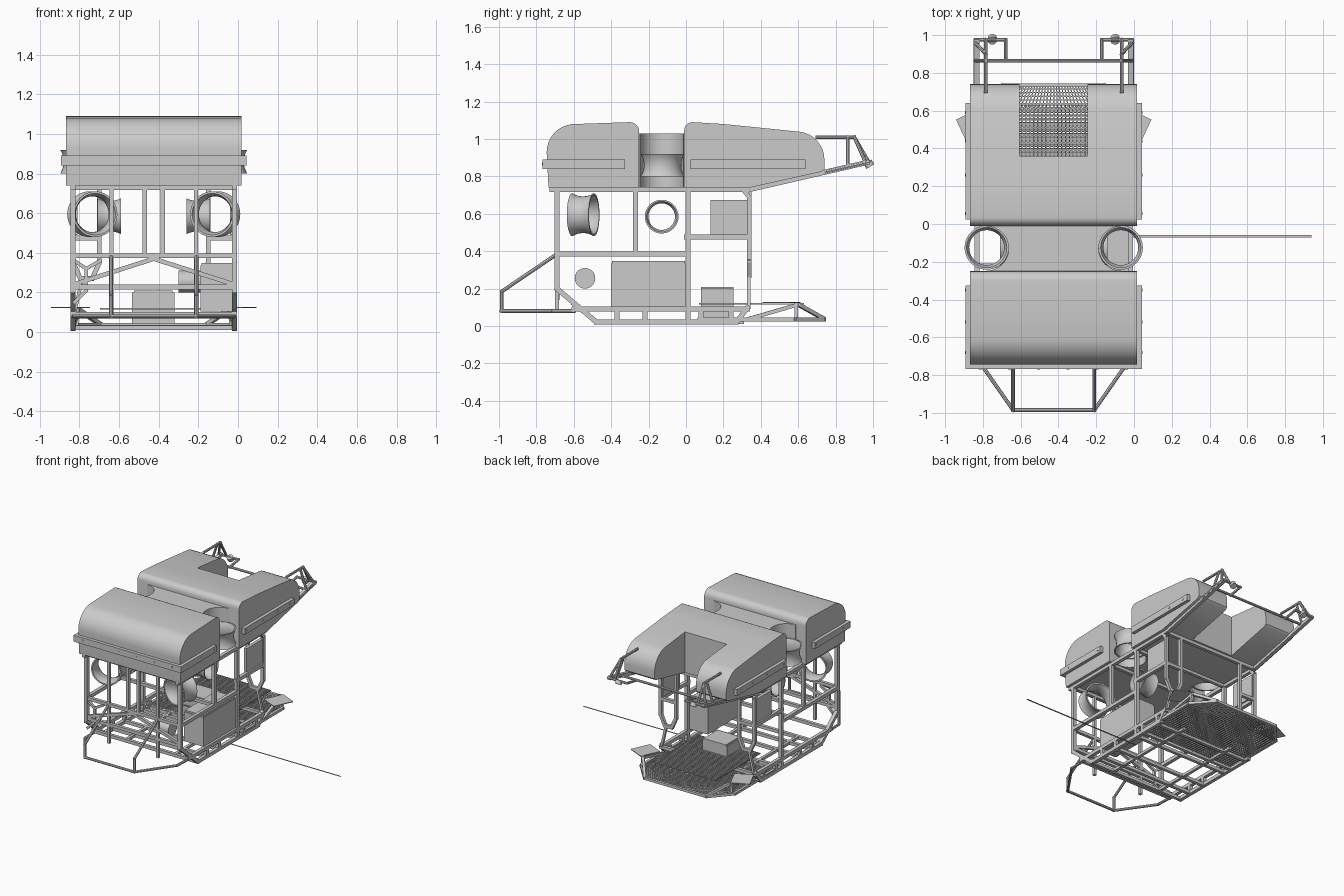
import bpy, bmesh, math
from mathutils import Vector, Matrix

if "Cube" in bpy.data.objects:
    bpy.data.objects.remove(bpy.data.objects["Cube"])

XC = -0.425          # centre plane of the vehicle; all x below are relative to it


def finish(name, bm, smooth=False):
    bmesh.ops.recalc_face_normals(bm, faces=bm.faces)
    me = bpy.data.meshes.new(name)
    bm.to_mesh(me)
    bm.free()
    ob = bpy.data.objects.new(name, me)
    ob.location.x = XC
    bpy.context.collection.objects.link(ob)
    bpy.context.view_layer.objects.active = ob
    if smooth:
        bpy.ops.object.select_all(action='DESELECT')
        ob.select_set(True)
        bpy.ops.object.shade_smooth_by_angle(angle=math.radians(35))
    return ob


def bars(name, paths, t=0.027, sides=4, mirror=True):
    """Straight bars along each path, optionally on both sides."""
    bm = bmesh.new()
    r = t / 2 * (math.sqrt(2) if sides == 4 else 1)
    for s in ((1, -1) if mirror else (1,)):
        for path in paths:
            pts = [Vector((p[0] * s, p[1], p[2])) for p in path]
            for a, b in zip(pts, pts[1:]):
                d = b - a
                m = (Matrix.Translation((a + b) / 2) @ d.to_track_quat('Z', 'Y').to_matrix().to_4x4()
                     @ Matrix.Rotation(math.pi / 4, 4, 'Z'))
                bmesh.ops.create_cone(bm, cap_ends=True, segments=sides, radius1=r, radius2=r,
                                      depth=d.length + t * 0.8, matrix=m)
    return finish(name, bm, sides > 4)


def boxes(name, items, rot=0.0, mirror=False):
    """Boxes from (x0,x1,y0,y1,z0,z1)."""
    bm = bmesh.new()
    for x0, x1, y0, y1, z0, z1 in items:
        for s in ((1, -1) if mirror else (1,)):
            m = (Matrix.Translation((s * (x0 + x1) / 2, (y0 + y1) / 2, (z0 + z1) / 2))
                 @ Matrix.Rotation(s * rot, 4, 'Z') @ Matrix.Diagonal((x1 - x0, y1 - y0, z1 - z0, 1)))
            bmesh.ops.create_cube(bm, size=1, matrix=m)
    return finish(name, bm)


def arc(cy, cz, r, a0, a1, n=8):
    angles = [math.radians(a0 + (a1 - a0) * i / n) for i in range(n + 1)]
    return [(cy + r * math.cos(a), cz + r * math.sin(a)) for a in angles]


def extrude_x(name, prof, half):
    """Side profile (y,z) swept across the width."""
    bm = bmesh.new()
    f = bm.faces.new([bm.verts.new((-half, y, z)) for y, z in prof])
    g = bmesh.ops.extrude_face_region(bm, geom=[f])
    bmesh.ops.translate(bm, vec=(2 * half, 0, 0), verts=[v for v in g['geom'] if isinstance(v, bmesh.types.BMVert)])
    return finish(name, bm, True)


def cut(ob, cutter):
    mod = ob.modifiers.new('cut', 'BOOLEAN')
    mod.operation = 'DIFFERENCE'
    mod.solver = 'EXACT'
    mod.object = cutter
    bpy.context.view_layer.update()
    bpy.context.view_layer.objects.active = ob
    bpy.ops.object.modifier_apply(modifier='cut')
    bpy.data.objects.remove(cutter)


def cylinders(name, items, axis, r, depth, seg=32):
    bm = bmesh.new()
    q = Vector(axis).to_track_quat('Z', 'Y').to_matrix().to_4x4()
    for p in items:
        bmesh.ops.create_cone(bm, cap_ends=True, segments=seg, radius1=r, radius2=r, depth=depth,
                              matrix=Matrix.Translation(p) @ q)
    return finish(name, bm, seg > 12)


def duct(name, loc, axis, r, half):
    """Hollow thruster nozzle with a pinched waist."""
    shape = [(1, 1), (.93, .75), (.87, .4), (.85, 0), (.87, -.4), (.93, -.75), (1, -1),
             (.91, -1), (.84, -.7), (.79, -.3), (.79, .3), (.84, .7), (.91, 1)]
    bm = bmesh.new()
    m = Matrix.Translation(loc) @ Vector(axis).to_track_quat('Z', 'Y').to_matrix().to_4x4()
    n = 40
    rings = [[bm.verts.new(m @ Vector((r * k * math.cos(i * math.tau / n), r * k * math.sin(i * math.tau / n), half * h)))
              for k, h in shape] for i in range(n)]
    for i in range(n):
        a, b = rings[i], rings[(i + 1) % n]
        for j in range(len(shape)):
            k = (j + 1) % len(shape)
            bm.faces.new((a[j], b[j], b[k], a[k]))
    return finish(name, bm, True)


def mesh_plate(name, y0, y1, half, z, taper, thick):
    """Perforated plate; beyond y=.58 the width shrinks by taper."""
    bm = bmesh.new()
    bmesh.ops.create_grid(bm, x_segments=round(half * 95), y_segments=round((y1 - y0) * 50), size=1)
    for v in bm.verts:
        y = (y0 + y1) / 2 + v.co.y * (y1 - y0) / 2
        v.co = Vector((v.co.x * (half - max(0, y - .58) * taper), y, z))
    holes = bm.faces[:]
    bmesh.ops.inset_individual(bm, faces=holes, thickness=.0045)
    bmesh.ops.delete(bm, geom=holes, context='FACES_ONLY')
    finish(name, bm).modifiers.new('thickness', 'SOLIDIFY').thickness = thick


# Buoyancy blocks
W = 0.442
extrude_x('front_float', [(-.25, .74), (-.735, .74)] + arc(-.595, .93, .15, 180, 95)
          + arc(-.30, 1.04, .05, 90, 0, 5), W)
rear = extrude_x('rear_float', [(-.01, .74)] + arc(.035, 1.045, .045, 180, 90, 5) + [(.2, 1.08), (.4, 1.06)]
                 + arc(.59, .89, .15, 80, 0) + [(.74, .84), (.725, .825), (.34, .74)], W)
cut(rear, boxes('notch_cutter', [(-.18, .18, .36, 1, .6, 1.3)]))
mid = boxes('middle_float', [(-.355, .355, -.25, -.01, .735, 1.03)])
for s in (1, -1):
    cut(mid, cylinders('pocket_cutter', [(s * .355, -.13, .9)], (0, 0, 1), .117, .6))

# Rub strips and bolts
boxes('front_rub_strip', [(-.467, .467, -.768, -.735, .84, .89), (.44, .467, -.768, -.325, .84, .89),
                          (-.467, -.44, -.768, -.325, .84, .89)])
boxes('rear_rub_strip', [(.44, .467, .025, .64, .84, .89)], mirror=True)
cylinders('side_bolts', [(s * .466, y, .867) for s in (1, -1) for y in (-.68, -.52, -.35, .055, .26, .44, .59)],
          (1, 0, 0), .008, .006, 8)
cylinders('front_bolts', [(-.39 + .155 * i, -.767, .867) for i in range(6)], (0, 1, 0), .008, .006, 8)

# Thrusters: vertical, lateral and vectored
for s, side_name in ((1, 'right'), (-1, 'left')):
    duct('vertical_thruster_' + side_name, (s * .355, -.125, .86), (0, 0, 1), .117, .06)
    duct('lateral_thruster_' + side_name, (s * .225, -.13, .585), (1, 0, 0), .09, .06)
    duct('vectored_thruster_' + side_name, (s * .31, -.55, .595), (s * math.sin(.26), math.cos(.26), 0), .115, .06)

# Side frames
S = .407


def side(*pts):
    return [(S, y, z) for y, z in pts]


bars('side_frame', [
    side((-.69, .73), (-.69, .2), (-.48, .022), (.27, .022), (.33, .1)),
    side((-.6, .09), (.33, .09)), side((-.69, .385), (0, .385)), side((0, .475), (.337, .475)),
    side((.01, .02), (.01, .73)), side((-.27, .385), (-.27, .73)),
    side((-.72, .73), (.34, .73), (.97, .875)), side((-.6, .12), (-.55, .08)),
    *[side((y, .022), (y, .09)) for y in (-.37, -.22, .08, .24)]])
boxes('side_panel', [(.385, .41, .13, .34, .49, .675)], mirror=True)

# Rear hanging legs with a tapered foot
bars('rear_leg', [[(S, .31, .725), (S, .337, .69), (S, .337, .35), (.37, .337, .27), (.31, .337, .27),
                   (.275, .337, .35), (.275, .337, .73)], [(.275, .337, .475), (S, .337, .475)]], .024)
bars('rear_leg_link', [[(.36, .335, .27), (.4, .335, .1)]], .018)

# Cross members and front truss
bars('cross_members', [[(-S, y, z), (S, y, z)] for y, z in
     ((-.69, .385), (-.69, .228), (-.69, .73), (-.27, .73), (.01, .73), (.337, .73), (-.27, .385),
      (-.48, .022), (-.37, .022), (-.22, .022), (.01, .022), (.08, .022), (.24, .022), (-.6, .09), (.33, .09))],
     .024, mirror=False)
bars('front_truss', [[(.045, -.69, .385), (.045, -.69, .73)], [(0, -.69, .37), (S, -.69, .24)],
                     [(.213, -.69, .09), (.213, -.69, .73)]], .022)
bars('floor_rails', [[(.213, -.48, .022), (.213, .3, .022)]], .022)
bars('left_bracket', [[(-.4, -.685, .36), (-.34, -.685, .32), (-.27, -.685, .36)],
                      [(-.4, -.685, .15), (-.34, -.685, .21), (-.34, -.685, .32)]], .018, mirror=False)

# Front bumper
bars('front_bumper', [[(.215, -.69, .385), (.215, -.985, .185), (.215, -.985, .08), (.4, -.72, .08), (.405, -.6, .08)],
                      [(0, -.985, .08), (.215, -.985, .08)]], .02, 8)

# Rear handles and lights
bars('rear_handles', [[(.415, .75, .825), (.415, .975, .875), (.255, .975, .875), (.255, .87, .855)],
                      [(.36, .7, 1.01), (.36, .9, 1.01), (.36, .975, .88)],
                      [(.36, .865, 1.01), (.415, .865, .855)], [(.36, .9, 1.01), (.415, .96, .875)],
                      [(0, .865, .86), (.415, .865, .86)]], .019, 8)
cylinders('rear_lights', [(s * .325, .978, .865) for s in (1, -1)], (0, .6, -1), .024, .03, 16)

# Perforated tray, upper grating and rims
mesh_plate('mesh_tray', .065, .735, .4, .035, .85, .008)
mesh_plate('upper_grating', .07, .63, .27, .122, 0, .008)
bars('tray_rim', [[(.407, .07, .035), (.407, .58, .035), (.27, .735, .035), (0, .735, .035)],
                  [(.405, .34, .04), (.38, .6, .115), (.27, .735, .04)], [(.39, .59, .04), (.385, .59, .115)]], .02)
boxes('tray_flap', [(.34, .5, .44, .58, .122, .128)], rot=math.radians(65), mirror=True)

# Equipment
boxes('equipment_case', [(.235, .405, -.4, 0, .105, .335), (.24, .4, -.395, -.005, .335, .348)])
boxes('tray_case', [(-.11, .105, .08, .255, .04, .2), (-.1, .095, .08, .255, .2, .21)])
cylinders('pressure_bottle', [(.18, -.54, .255)], (1, 0, 0), .055, .11)

# Flat tether lying on the ground to the right
bm = bmesh.new()
x0, x1 = .35, .94 - XC
bm.faces.new([bm.verts.new(p) for p in ((x0, -.072, .001), (x1, -.072, .001), (x1, -.058, .001), (x0, -.058, .001))])
finish('tether_strip', bm)
